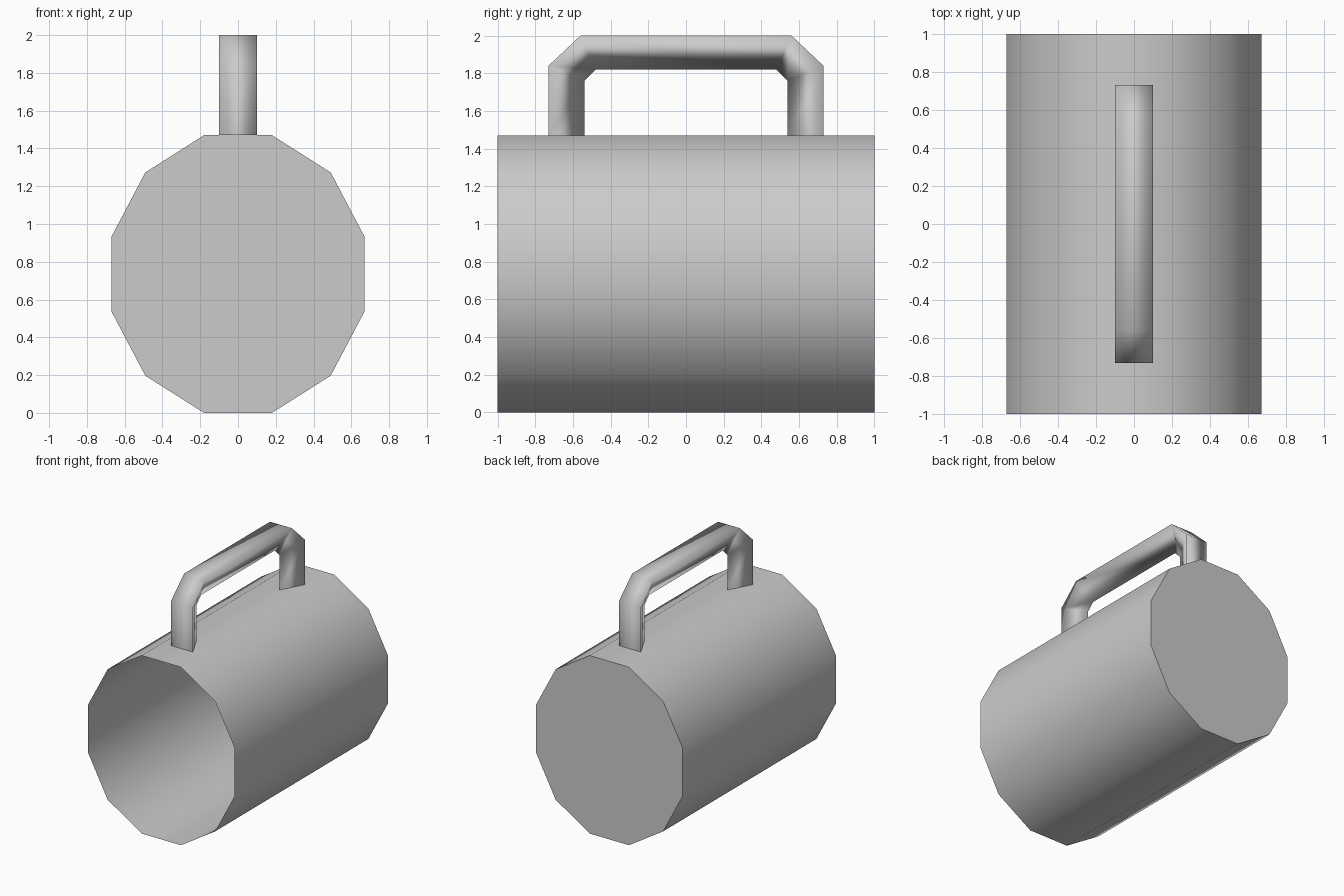
import bpy, bmesh, math

cube = bpy.data.objects.get("Cube")
if cube:
    bpy.data.objects.remove(cube, do_unlink=True)

grey = bpy.data.materials.new("plain grey")
grey.use_nodes = True
colour = (0.6, 0.6, 0.6, 1)
grey.diffuse_color = colour
grey.node_tree.nodes["Principled BSDF"].inputs["Base Color"].default_value = colour


def loft(name, rings, cap_end=False, angle=math.pi):
    """Skin a list of closed rings into one tube object."""
    bm = bmesh.new()
    loops = [[bm.verts.new(p) for p in ring] for ring in rings]
    n = len(loops[0])
    for a, b in zip(loops, loops[1:]):
        for i in range(n):
            j = (i + 1) % n
            bm.faces.new((a[i], a[j], b[j], b[i]))
    if cap_end:
        bm.faces.new(loops[-1])
    bmesh.ops.recalc_face_normals(bm, faces=bm.faces)
    mesh = bpy.data.meshes.new(name)
    bm.to_mesh(mesh)
    bm.free()
    mesh.materials.append(grey)
    obj = bpy.data.objects.new(name, mesh)
    bpy.context.collection.objects.link(obj)
    bpy.ops.object.select_all(action="DESELECT")
    obj.select_set(True)
    bpy.context.view_layer.objects.active = obj
    bpy.ops.object.shade_smooth_by_angle(angle=angle)
    return obj


# Cup: thin twelve-sided oval tube lying along y, open in front, closed behind
MID, SIDES = 0.735, 12
RX, RZ = 0.694, 0.761


def oval(y):
    angles = [math.tau * (i + 0.5) / SIDES for i in range(SIDES)]
    return [(RX * math.cos(t), y, MID + RZ * math.sin(t)) for t in angles]


loft("cup_body", [oval(-1), oval(1)], cap_end=True, angle=math.radians(40))

# Handle: triangular bar, flat side outward and ridge inward
outer = [(-0.73, 1.47), (-0.73, 1.84), (-0.56, 2.0)]
inner = [(-0.54, 1.47), (-0.54, 1.76), (-0.48, 1.82)]
outer += [(-y, z) for y, z in reversed(outer)]
inner += [(-y, z) for y, z in reversed(inner)]
loft("handle", [[(-0.1, *o), (0.1, *o), (0, *i)] for o, i in zip(outer, inner)])
